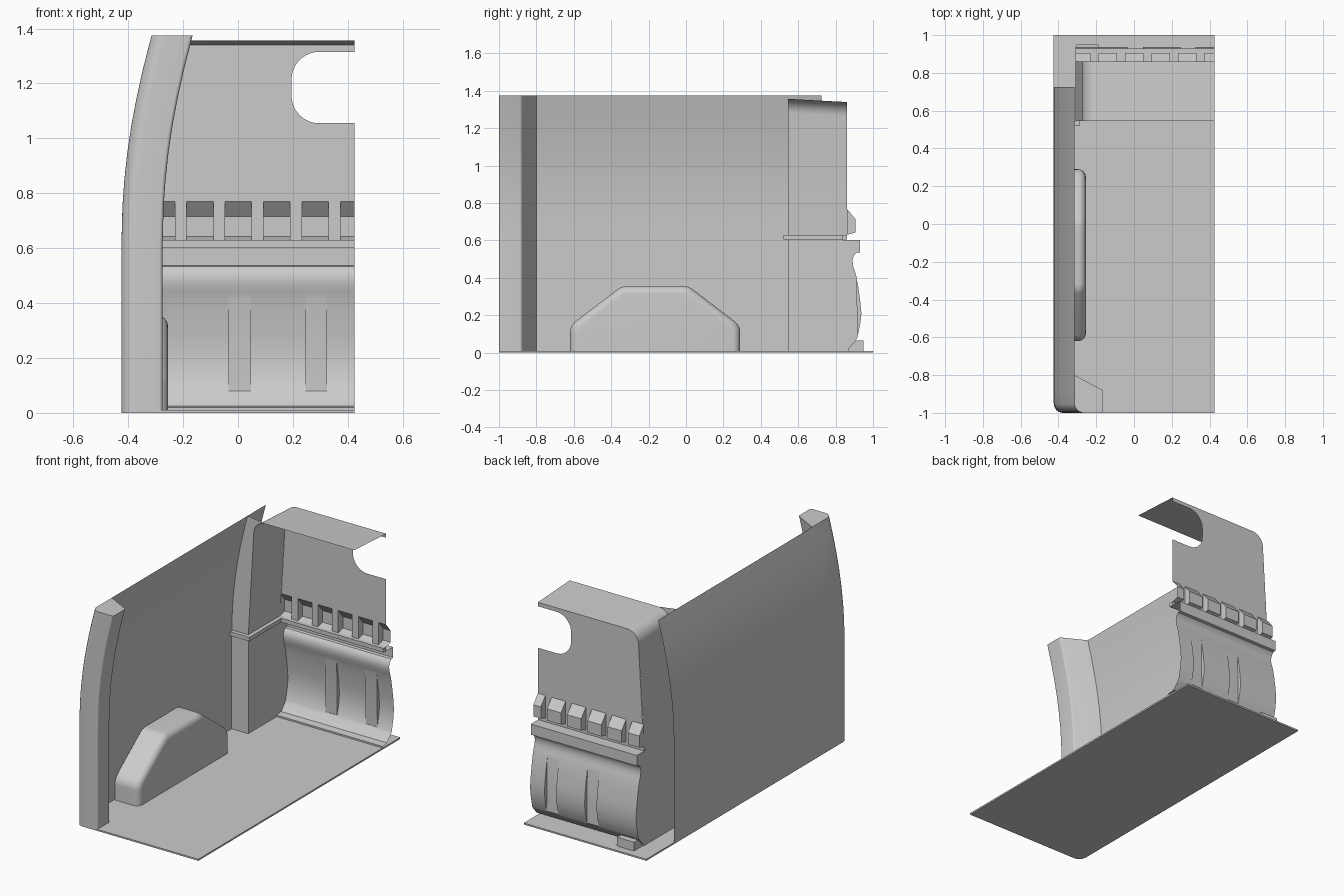
import bpy, math
from mathutils import Vector

if "Cube" in bpy.data.objects:
    bpy.data.objects.remove(bpy.data.objects["Cube"])

def mesh(name, verts, faces):
    me = bpy.data.meshes.new(name)
    me.from_pydata([tuple(v) for v in verts], [], faces)
    me.update()
    ob = bpy.data.objects.new(name, me)
    bpy.context.collection.objects.link(ob)
    return ob

def loft(name, rows, closed=False, caps=()):
    """Skin a list of equal-length point rows; caps are row indices to fill."""
    n = len(rows[0])
    faces = [(r*n+i, r*n+(i+1) % n, (r+1)*n+(i+1) % n, (r+1)*n+i)
             for r in range(len(rows)-1) for i in range(n if closed else n-1)]
    for c in caps:
        r = c % len(rows)
        faces.append(tuple(range(r*n, r*n+n)))
    return mesh(name, [p for row in rows for p in row], faces)

def sheet(name, pts):
    return mesh(name, pts, [tuple(range(len(pts)))])

def box(name, x0, x1, y0, y1, z0, z1):
    ring = [(x0, y0), (x1, y0), (x1, y1), (x0, y1)]
    return loft(name, [[(x, y, z) for x, y in ring] for z in (z0, z1)], True, (0, 1))

def rounded(corners, seg=8):
    """2D corners (a, b[, radius]) turned into a path with rounded corners."""
    out, n = [], len(corners)
    for i, c in enumerate(corners):
        p = Vector(c[:2])
        if len(c) == 2:
            out.append(tuple(p))
            continue
        u = (Vector(corners[i-1][:2]) - p).normalized()
        v = (Vector(corners[(i+1) % n][:2]) - p).normalized()
        half = u.angle(v) / 2
        d = c[2] / math.tan(half)
        centre = p + (u+v).normalized() * c[2] / math.sin(half)
        a, b = p + u*d - centre, p + v*d - centre
        for k in range(seg+1):
            t = k / seg
            out.append(tuple(centre + (a*(1-t) + b*t).normalized() * c[2]))
    return out

X0, X1 = -0.425, 0.425       # outer side and cut plane
XI = -0.31                   # inset rear side
YF, YB = 0.545, 0.86         # front and back of the rear inset

# Curve of the body side, as (x, z)
side = [(X0, 0), (X0, .6), (-.421, .75), (-.414, .85), (-.403, .95), (-.388, 1.05),
        (-.369, 1.15), (-.347, 1.25), (-.315, 1.375)]

# Floor with one rounded front corner
outline = rounded([(X0, -1, .06), (X1, -1), (X1, 1), (X0, 1)])
loft("floor", [[(x, y, z) for x, y in outline] for z in (0, .01)], True, (0, 1))

# Side wall
loft("side_wall", [[(x, y, z) for x, z in side] for y in (-.9, .725)])

# Front pillar swept up the side curve
section = rounded([(0, -.80), (0, -1, .05), (.15, -1, .012), (.15, -.88, .015)], 6)
loft("front_pillar", [[(x+dx, y, z) for dx, y in section] for x, z in side], True, (0, -1))

# Wheel arch with a rounded inner rim
arch = rounded([(-.62, 0), (-.62, .145, .08), (-.345, .355, .08),
                (.015, .355, .08), (.29, .145, .08), (.29, 0)])
rows = [[(-.42, y, z) for y, z in arch]]
for k in range(7):
    a = k/6 * math.pi/2
    d = .04 * (1-math.cos(a))
    sy, sz = 1 - d/.455, 1 - d/.355
    rows.append([(-.295 + .04*math.sin(a), -.165 + (y+.165)*sy, z*sz) for y, z in arch])
loft("wheel_arch", rows, False, (-1,))

# Upper inset: leaning side, rounded corner and ceiling
def inset(top):
    return rounded([(XI, .63), (-.268, top, .08), (X1, top)])

front_top, back_top = inset(1.357), inset(1.34)
loft("inset_side_and_ceiling", [[(x, YF, z) for x, z in front_top],
                                [(x, YB, z) for x, z in back_top]])

# Rear pillar face joining the wall to the inset
sheet("rear_pillar_face", [(x, YF, z) for x, z in side] +
      [(x, YF, z) for x, z in reversed(front_top[:-1])] + [(XI, YF, 0)])

# Upper back panel with the window notch
notch = rounded([(X1, 1.315), (.195, 1.315, .1), (.195, 1.055, .1), (X1, 1.055)])
panel = [(-.301, .77)] + back_top[1:] + notch + [(X1, .77)]
sheet("upper_back_panel", [(x, YB, z) for x, z in panel])

# Pockets pushed outward, with flat ribs between them
ribs = [(-.23 + .14*i, -.187 + .14*i) for i in range(5)]
pocket = [(YB, .77), (.905, .715), (.905, .642), (YB, .63)]
edges = [XI] + [x for r in ribs for x in r] + [X1]
for i in range(len(edges)-1):
    a, b = edges[i], edges[i+1]
    if i % 2:
        sheet("panel_rib", [(a, YB, .63), (b, YB, .63), (b, YB, .77), (a, YB, .77)])
    else:
        loft("panel_pocket", [[(x, y, z) for y, z in pocket] for x in (a, b)])
        for x in (a, b):
            if x != X1:
                sheet("pocket_cheek", [(x, y, z) for y, z in pocket])

# Lower back panel: shelf, groove, bulge and inward lip
upper = [(.84, .63), (.84, .603), (.93, .603), (.93, .537), (.912, .534), (.898, .52),
         (.89, .495), (.893, .465), (.902, .438), (.91, .41)]
bulge = [(.921, .35), (.931, .28), (.938, .21), (.931, .15)]
lower = [(.916, .08), (.906, .065), (.87, .025), (.825, .02), (.825, .01)]
full = upper + bulge + lower
channels = [(-.035, .047), (.245, .325)]
cuts = [XI] + [x for c in channels for x in c] + [X1]
for i in range(len(cuts)-1):
    prof = upper + lower if i % 2 else full
    loft("lower_back_panel", [[(x, y, z) for y, z in prof] for x in cuts[i:i+2]])
for c in channels:
    for x in c:
        sheet("channel_cheek", [(x, y, z) for y, z in [upper[-1]] + bulge + [lower[0]]])

# Lower inset side, trimmed to the panel profile
sheet("lower_inset_side", [(XI, y, z) for y, z in
      [(YF, 0), (YF, .63), (YB, .63), (.84, .63)] + full[1:-2] + [(.87, 0)]])

# Ledge running around the inset
box("ledge_front", X0+.005, XI+.025, .52, YF, .605, .63)
box("ledge_side", XI, XI+.025, YF, YB-.02, .605, .63)
box("ledge_back", XI, X1, .835, YB, .605, .63)

# Bumper end block
block = [(.87, .01), (.87, .025), (.91, .065), (.95, .065), (.95, .01)]
loft("bumper_block", [[(x, y, z) for y, z in block] for x in (XI+.005, -.187)], True, (0, 1))

# Smooth the curves, keep hard edges
for ob in bpy.context.scene.objects:
    ob.select_set(True)
    bpy.context.view_layer.objects.active = ob
bpy.ops.object.shade_smooth_by_angle(angle=math.radians(30))
